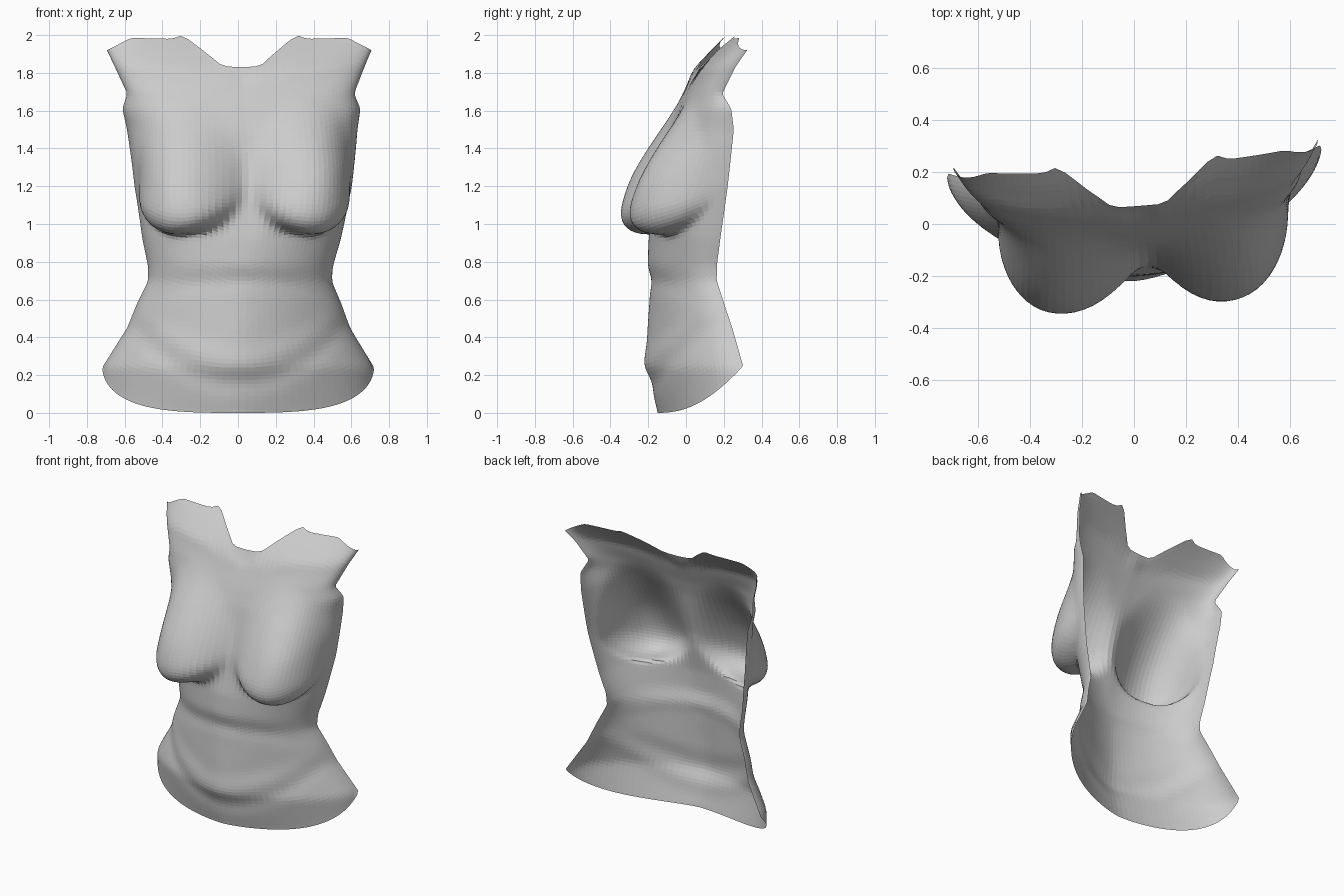
import bpy
import bmesh
from math import sin, cos, pi, exp

cube = bpy.data.objects.get("Cube")
if cube:
    bpy.data.objects.remove(cube)

# Height: half width, midline depth, depth of the open side edge
SECTIONS = [
    (0.00, 0.72, -0.15, 0.25), (0.24, 0.72, -0.215, 0.25),
    (0.45, 0.59, -0.205, 0.20), (0.58, 0.54, -0.195, 0.16),
    (0.70, 0.485, -0.19, 0.125), (0.78, 0.49, -0.205, 0.125),
    (0.92, 0.525, -0.20, 0.14), (1.20, 0.575, -0.16, 0.175),
    (1.50, 0.61, -0.08, 0.205), (1.61, 0.63, -0.04, 0.19),
    (1.69, 0.60, -0.005, 0.145), (1.83, 0.66, 0.065, 0.21),
    (1.92, 0.70, 0.15, 0.27), (2.00, 0.72, 0.24, 0.285),
]
# Upper outline from neck to shoulder tip: sideways fraction, height
NECKLINE = [(0, 1.83), (0.15, 1.835), (0.30, 1.93), (0.42, 2.0),
            (0.50, 1.98), (0.8, 1.985), (1, 1.92)]
# Height: how flat the front of the section is
FLATNESS = [(0, 0.75), (0.4, 0.75), (0.9, 0.95), (1.35, 1.4), (2, 1.4)]


def lookup(table, key):
    key = min(max(key, table[0][0]), table[-1][0])
    for lo, hi in zip(table, table[1:]):
        if key <= hi[0]:
            t = (key - lo[0]) / (hi[0] - lo[0])
            return [a + (b - a) * t for a, b in zip(lo[1:], hi[1:])]


def breast(x, z):
    """Teardrop swelling, full below and fading upward and inward."""
    dz = (z - 1.17) / (0.56 if z > 1.17 else 0.215)
    rise = max(0, dz)
    dx = abs(x) - 0.335
    dx /= 0.215 + 0.08 * rise if dx > 0 else 0.3 + 0.08 * rise
    r = dx * dx + dz * dz
    power = 0.7 + 2 * rise + 0.4 * max(0, -dx) - 0.15 * max(0, dx)
    return (1 - r) ** power if r < 1 else 0


def bump(value, centre, width):
    return exp(-((value - centre) / width) ** 2)


def torso_point(u, v):
    a = u * pi / 2
    s, c = sin(a), cos(a)
    bottom = 0.25 * (1 - c) ** 1.5
    top = lookup(NECKLINE, abs(s))[0]
    z = bottom + (top - bottom) * v
    width, front, edge = lookup(SECTIONS, z)
    x = width * s
    y = front + (edge - front) * (1 - c) ** lookup(FLATNESS, z)[0]
    # belly fold, rib edge, breastbone groove and throat hollow
    fold = z - 0.9 * x * x
    y += c * (0.012 * bump(fold, 0.16, 0.06) - 0.01 * bump(fold, 0.27, 0.07))
    y += 0.008 * c * bump(z + 0.3 * x * x, 0.70, 0.05)
    y += 0.01 * bump(x, 0, 0.05) * bump(z, 1.25, 0.3)
    y += 0.012 * bump(x, 0, 0.05) * bump(z, 1.77, 0.05)
    # collar bones
    y -= 0.008 * bump(z - 0.2 * abs(x), 1.74, 0.04) * c
    # hanging breasts
    b = breast(x, z)
    y -= 0.195 * b
    z -= 0.11 * b
    x += 0.075 * b * s
    # lean and slight turn of the body
    x += 0.055 * (0.5 + 0.5 * c) * bump(z, 1.25, 0.55)
    return x, y + 0.076 * x, z


# Open torso shell
bm = bmesh.new()
bmesh.ops.create_grid(bm, x_segments=56, y_segments=84, size=1)
for vert in bm.verts:
    vert.co = torso_point(vert.co.x, (vert.co.y + 1) / 2)
# Relax the skin, keeping the open rim in place
inner = [vert for vert in bm.verts if not vert.is_boundary]
for _ in range(3):
    bmesh.ops.smooth_vert(bm, verts=inner, factor=0.5, use_axis_x=True,
                          use_axis_y=True, use_axis_z=True)
mesh = bpy.data.meshes.new("torso_shell")
bm.to_mesh(mesh)
bm.free()
torso = bpy.data.objects.new("torso_shell", mesh)
bpy.context.collection.objects.link(torso)

# Plain grey surface
grey = bpy.data.materials.new("plain_grey")
grey.use_nodes = True
colour = (0.6, 0.6, 0.6, 1)
grey.diffuse_color = colour
grey.node_tree.nodes["Principled BSDF"].inputs["Base Color"].default_value = colour
mesh.materials.append(grey)
